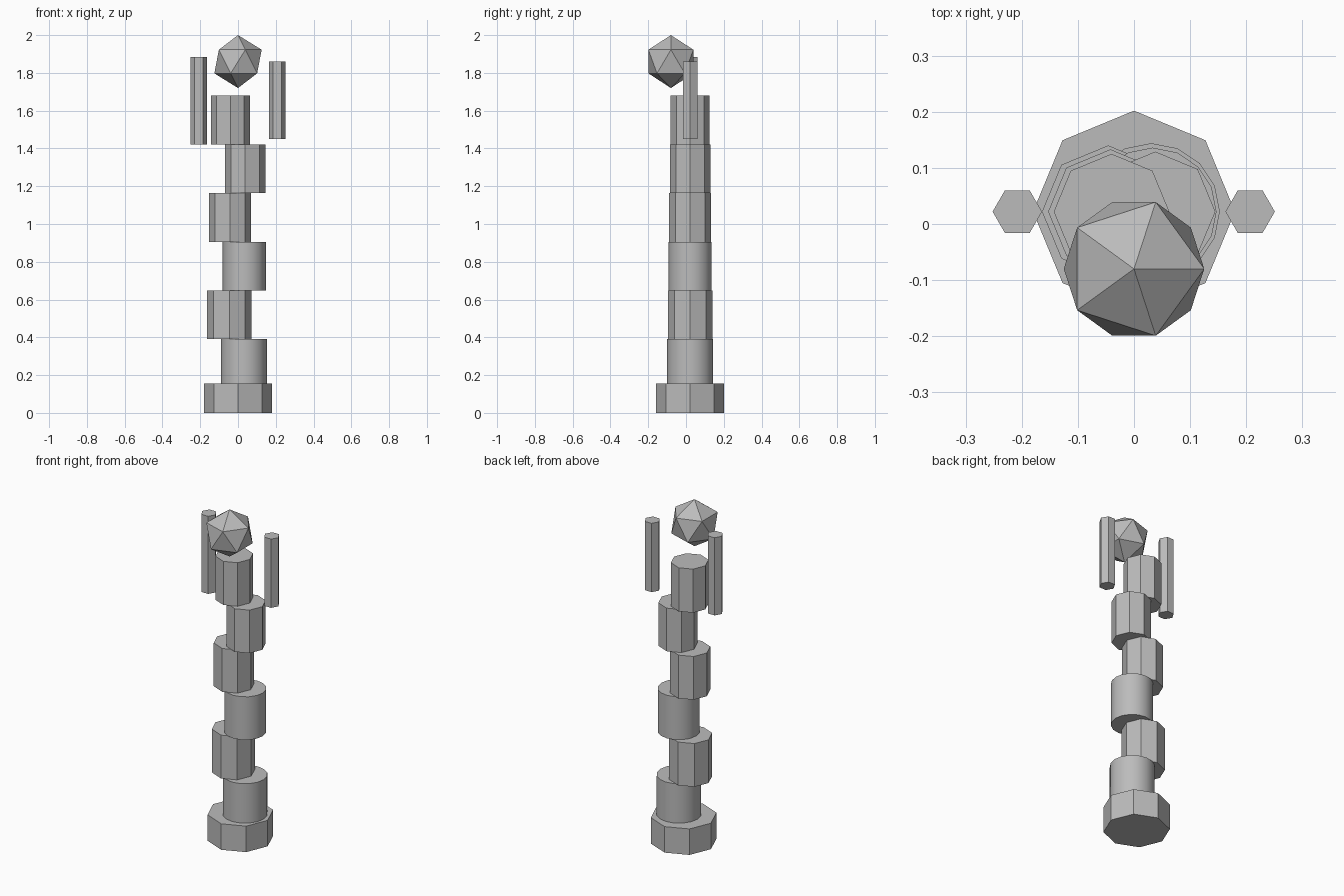
import bpy, math

if "Cube" in bpy.data.objects:
    bpy.data.objects.remove(bpy.data.objects["Cube"])

stone = bpy.data.materials.new("grey_stone")
stone.diffuse_color = (0.5, 0.5, 0.5, 1)
stone.use_nodes = True
stone.node_tree.nodes["Principled BSDF"].inputs["Base Color"].default_value = stone.diffuse_color
AXIS_Y = 0.022


def prism(name, x, radius, z0, z1, sides, smooth=False):
    """Upright prism with a corner pointing along +x."""
    bpy.ops.mesh.primitive_cylinder_add(vertices=sides, radius=radius, depth=z1 - z0,
                                        location=(x, AXIS_Y, (z0 + z1) / 2),
                                        rotation=(0, 0, math.pi / 2))
    ob = bpy.context.object
    ob.name = name
    ob.data.materials.append(stone)
    if smooth:
        bpy.ops.object.shade_smooth_by_angle(angle=math.radians(30))
    return ob


# plinth
prism("base", 0, 0.18, 0, 0.155, 8)

# staggered, tapering column drums: x centre, radius, bottom, top, sides
drums = [
    (0.031, 0.122, 0.130, 0.390, 16),
    (-0.046, 0.118, 0.390, 0.648, 8),
    (0.033, 0.114, 0.648, 0.905, 16),
    (-0.042, 0.111, 0.905, 1.163, 8),
    (0.038, 0.107, 1.163, 1.420, 8),
    (-0.040, 0.103, 1.420, 1.680, 8),
]
for i, (x, r, z0, z1, n) in enumerate(drums):
    prism(f"column_drum_{i + 1}", x, r, z0, z1, n, smooth=n > 8)

# floating hexagonal rods
prism("left_rod", -0.208, 0.044, 1.422, 1.885, 6)
prism("right_rod", 0.207, 0.044, 1.450, 1.860, 6)

# floating crystal
bpy.ops.mesh.primitive_ico_sphere_add(subdivisions=1, radius=0.14, location=(0, -0.08, 1.86))
crystal = bpy.context.object
crystal.name = "crystal"
crystal.data.materials.append(stone)
